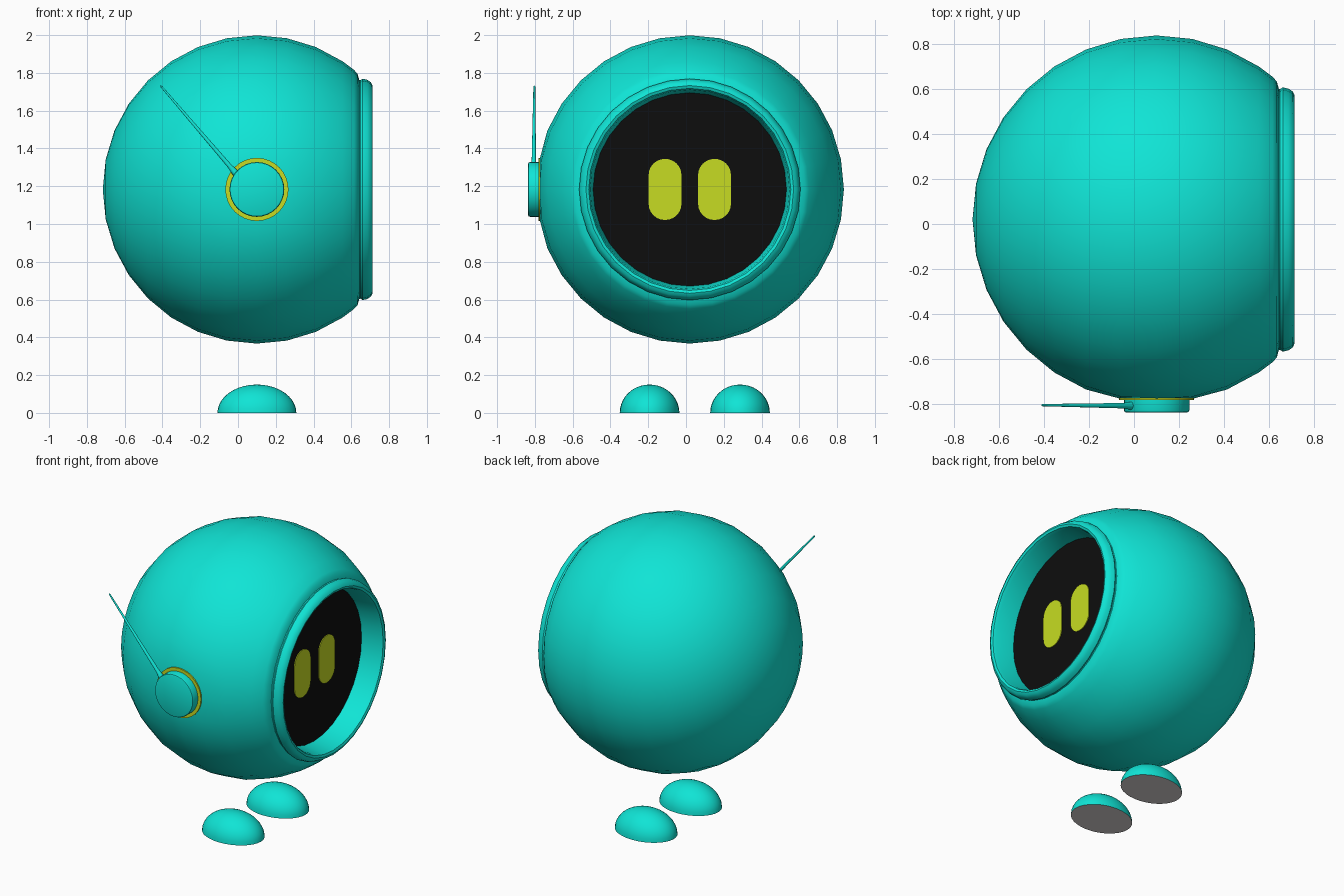
import bpy, bmesh, math
from mathutils import Vector, Matrix

if "Cube" in bpy.data.objects:
    bpy.data.objects.remove(bpy.data.objects["Cube"])


def material(name, rgb):
    m = bpy.data.materials.new(name)
    m.diffuse_color = (*rgb, 1)
    m.use_nodes = True
    m.node_tree.nodes["Principled BSDF"].inputs["Base Color"].default_value = m.diffuse_color
    return m


TEAL = material("teal", (0.005, 0.78, 0.67))
BLACK = material("screen black", (0.004, 0.004, 0.004))
LIME = material("lime yellow", (0.57, 0.72, 0.016))
GREY = material("sole grey", (0.7, 0.68, 0.68))


def finish(name, bm, mats, angle=40):
    bmesh.ops.recalc_face_normals(bm, faces=bm.faces)
    me = bpy.data.meshes.new(name)
    bm.to_mesh(me)
    bm.free()
    for m in mats:
        me.materials.append(m)
    ob = bpy.data.objects.new(name, me)
    bpy.context.collection.objects.link(ob)
    bpy.ops.object.select_all(action='DESELECT')
    ob.select_set(True)
    bpy.context.view_layer.objects.active = ob
    bpy.ops.object.shade_smooth_by_angle(angle=math.radians(angle))
    return ob


def lathe(profile, segs, origin, axis, scale=(1, 1, 1)):
    """Spin (distance along axis, radius) points; radius 0 makes a pole."""
    bm = bmesh.new()
    rings = []
    for h, r in profile:
        n = 1 if r == 0 else segs
        rings.append([bm.verts.new((r * math.cos(2 * math.pi * i / segs),
                                    r * math.sin(2 * math.pi * i / segs), h)) for i in range(n)])
    for a, b in zip(rings, rings[1:]):
        for i in range(segs):
            j = (i + 1) % segs
            if len(a) == 1:
                bm.faces.new((a[0], b[i], b[j]))
            elif len(b) == 1:
                bm.faces.new((a[i], a[j], b[0]))
            else:
                bm.faces.new((a[i], a[j], b[j], b[i]))
    rot = Vector(axis).to_track_quat('Z', 'Y').to_matrix().to_4x4()
    bm.transform(Matrix.Translation(origin) @ rot @ Matrix.Diagonal((*scale, 1)))
    return bm


CX, CY, CZ, R = 0.10, 0.02, 1.183, 0.816

# Round body with raised face rim and recessed screen, spun about x
step = math.radians(11.25)
profile = [(-R, 0)] + [(-R * math.cos(k * step), R * math.sin(k * step)) for k in range(1, 12)]
profile += [(0.515, 0.632), (0.533, 0.612), (0.542, 0.580),            # body edge
            (0.548, 0.578), (0.560, 0.586), (0.585, 0.580), (0.604, 0.567),
            (0.612, 0.550), (0.606, 0.535), (0.585, 0.527),            # rim
            (0.460, 0.512), (0.460, 0)]                                # recess
bm = lathe(profile, 32, (CX, CY, CZ), (1, 0, 0))
for v in bm.verts:                       # flat seat for the ear dial
    v.co.y = max(v.co.y, -0.775)
for f in bm.faces:
    if all(abs(v.co.x - CX - 0.46) < 1e-4 for v in f.verts):
        f.material_index = 1
finish("body", bm, [TEAL, BLACK])

# Glowing eyes: thin upright pills on the screen
for side, name in ((-1, "eye_right"), (1, "eye_left")):
    bm = bmesh.new()
    pts = []
    for k in range(26):
        a = math.pi * (k if k < 13 else k - 1) / 12
        up = 0.077 if k < 13 else -0.077
        pts.append(bm.verts.new((0.561, CY + side * 0.131 + 0.087 * math.cos(a),
                                 CZ + up + 0.085 * math.sin(a))))
    face = bm.faces.new(pts)
    ext = bmesh.ops.extrude_face_region(bm, geom=[face])
    for v in ext["geom"]:
        if isinstance(v, bmesh.types.BMVert):
            v.co.x += 0.005
    finish(name, bm, [LIME], 30)

# Ear dial with a lime ring behind it
ear = (CX, 0, CZ)
finish("ear_ring", lathe([(0.772, 0), (0.772, 0.167), (0.781, 0.167), (0.781, 0)],
                         32, ear, (0, -1, 0)), [LIME])
finish("ear_dial", lathe([(0.765, 0), (0.765, 0.145), (0.826, 0.145), (0.833, 0.142),
                          (0.836, 0.135), (0.836, 0)], 32, ear, (0, -1, 0)), [TEAL])

# Thin tapering antenna leaning back from the dial
base, tip = Vector((0.0, -0.806, 1.255)), Vector((-0.412, -0.803, 1.735))
length = (tip - base).length
finish("antenna", lathe([(-0.02, 0), (-0.012, 0.016), (0, 0.02), (0.03, 0.017), (0.07, 0.012),
                         (length - 0.01, 0.005), (length, 0)], 12, base, tip - base), [TEAL])

# Half-dome feet with grey soles
for y, name in ((-0.193, "foot_right"), (0.286, "foot_left")):
    dome = [(0, 0), (0, 1)] + [(0.15 * math.sin(k * math.pi / 20), math.cos(k * math.pi / 20))
                               for k in range(1, 10)] + [(0.15, 0)]
    bm = lathe(dome, 32, (CX, y, 0), (0, 0, 1), (0.209, 0.158, 1))
    for f in bm.faces:
        f.material_index = int(all(v.co.z < 1e-4 for v in f.verts))
    finish(name, bm, [TEAL, GREY])
